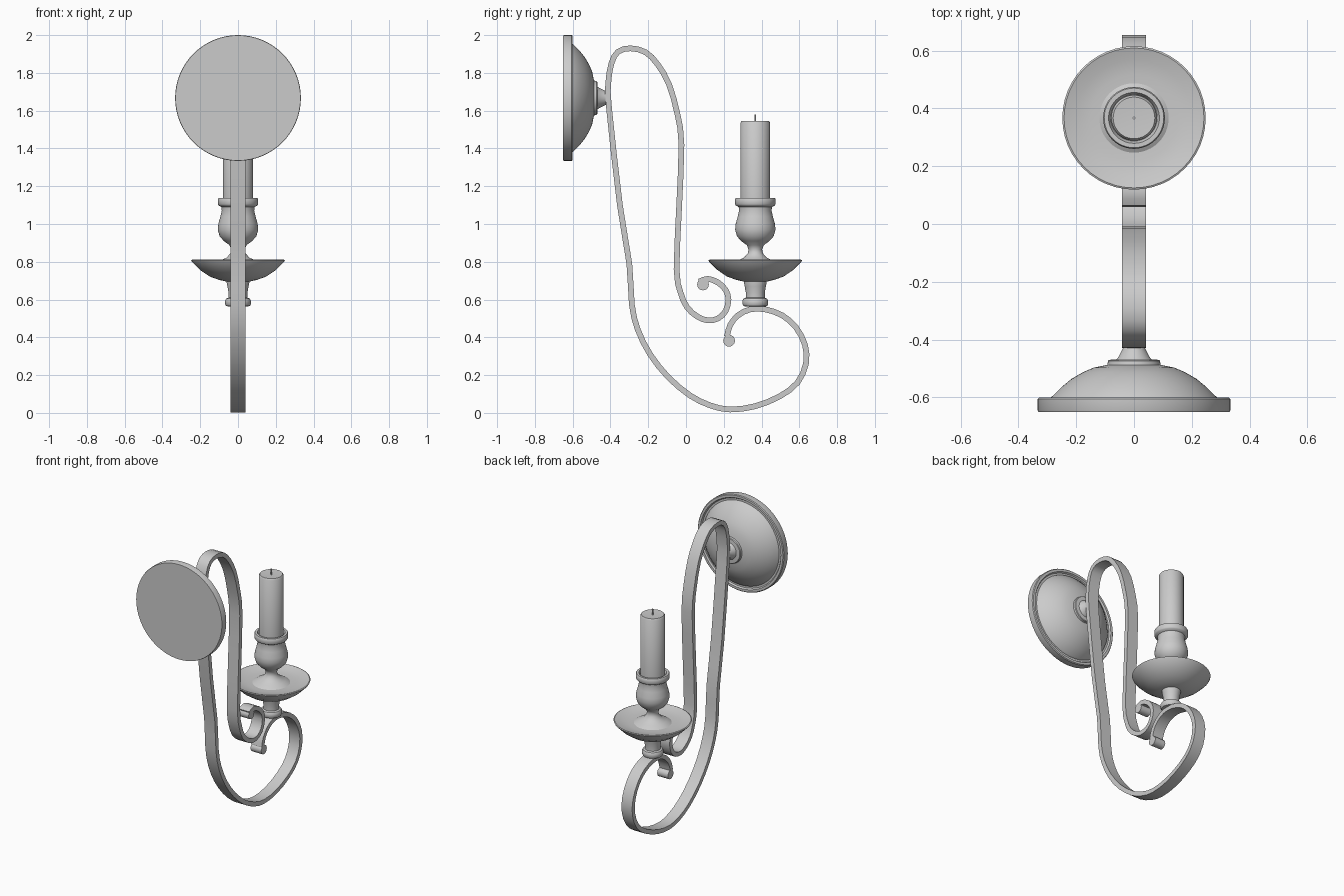
import bpy, bmesh, math
from mathutils import Vector, Matrix

if "Cube" in bpy.data.objects:
    bpy.data.objects.remove(bpy.data.objects["Cube"])


def finish(name, bm, angle=35):
    bmesh.ops.remove_doubles(bm, verts=bm.verts, dist=1e-5)
    bmesh.ops.recalc_face_normals(bm, faces=bm.faces)
    me = bpy.data.meshes.new(name)
    bm.to_mesh(me)
    bm.free()
    ob = bpy.data.objects.new(name, me)
    bpy.context.collection.objects.link(ob)
    bpy.ops.object.select_all(action='DESELECT')
    ob.select_set(True)
    bpy.context.view_layer.objects.active = ob
    bpy.ops.object.shade_smooth_by_angle(angle=math.radians(angle))
    return ob


def lathe(name, profile, matrix, steps=48):
    """Spin (radius, height) points round the local z axis."""
    bm = bmesh.new()
    vs = [bm.verts.new((r, 0, h)) for r, h in profile]
    es = [bm.edges.new(p) for p in zip(vs, vs[1:])]
    bmesh.ops.spin(bm, geom=vs + es, cent=(0, 0, 0), axis=(0, 0, 1),
                   angle=math.tau, steps=steps)
    bm.transform(matrix)
    return finish(name, bm)


def smooth_path(pts, n):
    """Catmull-Rom subdivision of a 2D path."""
    p = [Vector(q) for q in pts]
    p = [2 * p[0] - p[1]] + p + [2 * p[-1] - p[-2]]
    out = []
    for a, b, c, d in zip(p, p[1:], p[2:], p[3:]):
        for i in range(n):
            t = i / n
            out.append(0.5 * (2 * b + (c - a) * t + (2 * a - 5 * b + 4 * c - d) * t * t
                              + (3 * b - a - 3 * c + d) * t ** 3))
    return out + [p[-2]]


def ribbon(name, pts, width, thick):
    """Flat bar following a (y, z) path."""
    bm = bmesh.new()
    rings = []
    for i, p in enumerate(pts):
        t = (pts[min(i + 1, len(pts) - 1)] - pts[max(i - 1, 0)]).normalized()
        n = Vector((-t.y, t.x)) * thick / 2
        rings.append([bm.verts.new((x, q.x, q.y)) for x, q in (
            (-width / 2, p - n), (width / 2, p - n), (width / 2, p + n), (-width / 2, p + n))])
    for a, b in zip(rings, rings[1:]):
        for k in range(4):
            bm.faces.new((a[k], a[(k + 1) % 4], b[(k + 1) % 4], b[k]))
    bm.faces.new(rings[0])
    bm.faces.new(rings[-1])
    return finish(name, bm, 30)


# Wall plate: spun about the y axis
lathe("wall_plate", [
    (0, -.65), (.331, -.65), (.333, -.645), (.333, -.605), (.328, -.6), (.312, -.6),
    (.305, -.61), (.292, -.61), (.287, -.60), (.246, -.56), (.215, -.535), (.177, -.513),
    (.14, -.497), (.105, -.49), (.092, -.487), (.09, -.474), (.086, -.47), (.06, -.468),
    (.054, -.46), (.036, -.425), (.034, -.41), (0, -.41)],
    Matrix.Translation((0, 0, 1.667)) @ Matrix.Rotation(-math.pi / 2, 4, 'X'), 64)

# Scrolling arm: inner curl, over the top, down, round and up to the candle seat
arm = [
    (.07, .695), (.115, .71), (.17, .69), (.21, .65), (.225, .60), (.21, .54), (.17, .50),
    (.115, .49), (.06, .51), (.005, .56), (-.03, .64), (-.05, .76), (-.037, 1.08),
    (-.024, 1.42), (-.045, 1.58), (-.09, 1.74), (-.15, 1.845), (-.215, 1.91),
    (-.295, 1.93), (-.36, 1.912), (-.395, 1.85), (-.412, 1.74), (-.407, 1.61),
    (-.35, 1.10), (-.30, .79), (-.287, .575), (-.255, .44), (-.19, .31), (-.095, .19),
    (.02, .093), (.127, .04), (.233, .018), (.365, .035), (.497, .088), (.59, .16),
    (.635, .26), (.63, .36), (.582, .453), (.51, .516), (.42, .548), (.34, .548),
    (.275, .516), (.233, .463), (.217, .405)]
ribbon("scroll_arm", smooth_path(arm, 2), .082, .03)

# Rolled ends of the arm
for name, y, z in (("inner_curl_end", .09, .68), ("lower_curl_end", .228, .382)):
    lathe(name, [(0, -.041), (.031, -.041), (.031, .041), (0, .041)],
          Matrix.Translation((0, y, z)) @ Matrix.Rotation(math.pi / 2, 4, 'Y'), 20)

at_candle = Matrix.Translation((0, .367, 0))

# Stem under the dish
lathe("stem", [
    (0, .56), (.062, .565), (.068, .575), (.068, .595), (.062, .605), (.05, .61),
    (.05, .635), (.056, .67), (.06, .69), (.06, .72), (0, .72)], at_candle)

# Drip dish
lathe("drip_dish", [
    (0, .695), (.06, .695), (.10, .704), (.15, .722), (.20, .756), (.244, .80),
    (.248, .808), (.242, .811), (.20, .798), (.15, .79), (.08, .79), (0, .79)], at_candle)

# Turned candle cup
lathe("candle_cup", [
    (0, .785), (.12, .79), (.09, .808), (.06, .822), (.04, .845), (.036, .865),
    (.045, .888), (.075, .91), (.097, .935), (.107, .97), (.104, 1.0), (.093, 1.04),
    (.086, 1.07), (.088, 1.09), (.103, 1.098), (.107, 1.105), (.107, 1.132),
    (.103, 1.138), (.088, 1.138), (.08, 1.12), (0, 1.12)], at_candle)

# Candle and wick
lathe("candle", [(0, 1.11), (.079, 1.11), (.079, 1.535), (.072, 1.545), (0, 1.54)], at_candle)
lathe("wick", [(0, 1.53), (.005, 1.53), (.005, 1.58), (0, 1.58)], at_candle, 10)
